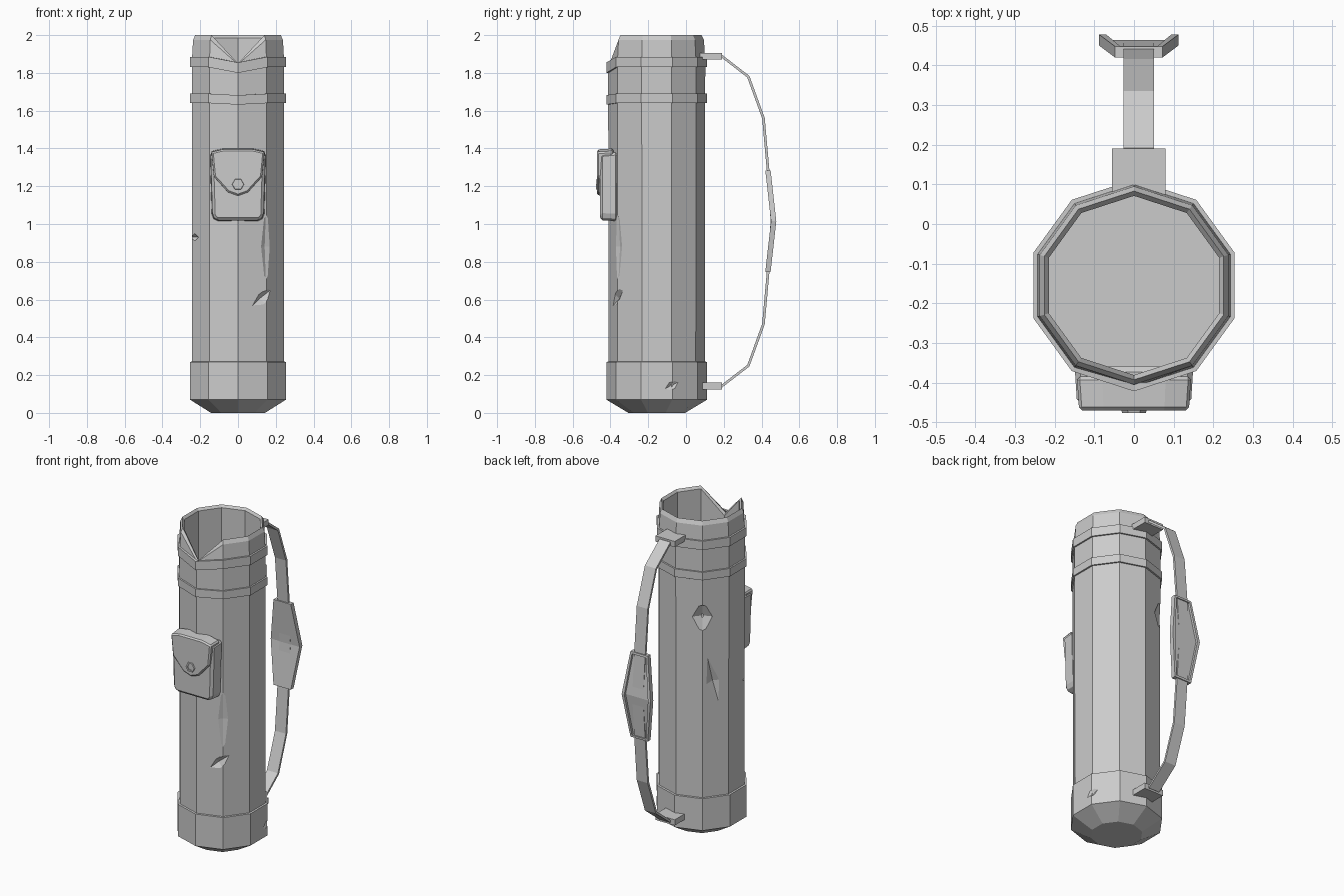
import bpy, bmesh, math
from mathutils import Vector

cube = bpy.data.objects.get("Cube")
if cube:
    bpy.data.objects.remove(cube, do_unlink=True)

GREY = (0.6, 0.6, 0.6, 1)
grey = bpy.data.materials.new("plain grey")
grey.use_nodes = True
grey.diffuse_color = GREY
grey.node_tree.nodes["Principled BSDF"].inputs["Base Color"].default_value = GREY

SIDES = 10
AXIS_Y = -0.155   # centre line of the tube
STRAP_X = 0.012   # centre line of the carrying strap


def finish(name, bm):
    bmesh.ops.recalc_face_normals(bm, faces=bm.faces)
    mesh = bpy.data.meshes.new(name)
    bm.to_mesh(mesh)
    bm.free()
    mesh.materials.append(grey)
    obj = bpy.data.objects.new(name, mesh)
    bpy.context.collection.objects.link(obj)
    return obj


def lathe(name, profile, closed=False):
    """Turn rows of (radius, z, front dip) into a ten-sided solid."""
    bm = bmesh.new()
    rows = []
    for r, z, dip in profile:
        ring = []
        for k in range(SIDES):
            a = math.radians(-90 + 36 * k)
            drop = dip if k == 0 else 0
            ring.append(bm.verts.new((r * math.cos(a), AXIS_Y + r * math.sin(a), z - drop)))
        rows.append(ring)
    pairs = list(zip(rows, rows[1:]))
    if closed:
        pairs.append((rows[-1], rows[0]))
    else:
        bm.faces.new(rows[0])
        bm.faces.new(rows[-1])
    for low, high in pairs:
        for k in range(SIDES):
            n = (k + 1) % SIDES
            bm.faces.new((low[k], low[n], high[n], high[k]))
    return finish(name, bm)


def plate(name, outline, y_back, y_front, taper=1.0, bevel=0, recess=None, split_z=None):
    """Extrude an (x, z) outline along y; optionally recess one side."""
    bm = bmesh.new()
    cx = sum(p[0] for p in outline) / len(outline)
    cz = sum(p[1] for p in outline) / len(outline)
    back = [bm.verts.new((x, y_back, z)) for x, z in outline]
    front = [bm.verts.new((cx + (x - cx) * taper, y_front, cz + (z - cz) * taper))
             for x, z in outline]
    caps = {"back": bm.faces.new(back), "front": bm.faces.new(front)}
    for i in range(len(outline)):
        j = (i + 1) % len(outline)
        bm.faces.new((back[i], back[j], front[j], front[i]))
    bmesh.ops.recalc_face_normals(bm, faces=bm.faces)
    if recess:
        side, rim, depth = recess
        bmesh.ops.inset_region(bm, faces=[caps[side]], thickness=rim)
        inner = caps[side]
        pit = bmesh.ops.extrude_discrete_faces(bm, faces=[inner])["faces"][0]
        push = pit.normal * -depth
        for v in pit.verts:
            v.co += push
    if split_z is not None:
        bmesh.ops.bisect_plane(bm, geom=bm.verts[:] + bm.edges[:] + bm.faces[:],
                               plane_co=(0, 0, split_z), plane_no=(0, 0, 1))
    obj = finish(name, bm)
    if bevel:
        mod = obj.modifiers.new("soft edge", "BEVEL")
        mod.width = bevel
        mod.segments = 1
    return obj


def mirrored(half):
    """Complete a right-hand outline across x = 0."""
    return half + [(-x, z) for x, z in reversed(half) if x > 0]


def gouge(target, angle, z, radius, length, width, depth, tilt):
    """Cut a pointed diamond slash into the wall."""
    a, t = math.radians(angle), math.radians(tilt)
    out = Vector((math.cos(a), math.sin(a), 0))
    side = Vector((-math.sin(a), math.cos(a), 0))
    up = Vector((0, 0, 1))
    along = up * math.cos(t) + side * math.sin(t)
    across = side * math.cos(t) - up * math.sin(t)
    centre = Vector((0, AXIS_Y, z)) + out * radius
    bm = bmesh.new()
    tips = [along * length, across * width, -along * length, -across * width]
    rim = [bm.verts.new(centre + p) for p in tips]
    poles = [bm.verts.new(centre + out * d) for d in (-depth, depth * 2)]
    for pole in poles:
        for i in range(4):
            bm.faces.new((rim[i], rim[(i + 1) % 4], pole))
    cutter = finish("slash_cutter", bm)
    cutter.hide_render = True
    mod = target.modifiers.new("slash", "BOOLEAN")
    mod.operation = "DIFFERENCE"
    mod.solver = "EXACT"
    mod.object = cutter
    bpy.context.view_layer.objects.active = target
    bpy.ops.object.modifier_apply(modifier=mod.name)
    bpy.data.objects.remove(cutter, do_unlink=True)


# Hollow tube with a notched mouth
tube = lathe("tube", [
    (0.15, 0.005, 0), (0.255, 0.08, 0), (0.257, 1.86, 0.03), (0.25, 1.975, 0.13),
    (0.238, 2.0, 0.15), (0.226, 1.985, 0.15), (0.226, 0.12, 0)])

# Base cup and the two collar bands
base_cup = lathe("base_cup", [
    (0.15, 0, 0), (0.267, 0.07, 0), (0.267, 0.27, 0), (0.25, 0.272, 0), (0.25, 0.09, 0)])
for name, low, high, dip in (("lower_band", 1.64, 1.69, 0.008), ("upper_band", 1.83, 1.885, 0.03)):
    lathe(name, [(0.25, low, dip), (0.267, low, dip), (0.267, high, dip), (0.25, high, dip)], True)

# Slashes and dents in the wall
gouge(tube, -60, 0.605, 0.25, 0.13, 0.033, 0.022, 53)
gouge(tube, 141, 0.99, 0.247, 0.17, 0.045, 0.022, -13)
gouge(tube, 126, 1.4, 0.25, 0.09, 0.1, 0.028, 0)
gouge(tube, -18, 1.38, 0.25, 0.17, 0.05, 0.018, 0)
gouge(tube, -54, 0.88, 0.252, 0.2, 0.05, 0.012, 0)
gouge(tube, 204, 0.93, 0.25, 0.02, 0.05, 0.02, 0)
gouge(base_cup, 18, 0.145, 0.262, 0.085, 0.022, 0.012, 65)

# Pouch with a shield-shaped flap and a hexagonal stud
plate("pouch", mirrored([(0.12, 1.015), (0.14, 1.04), (0.15, 1.38)]),
      -0.36, -0.455, 0.96, bevel=0.014)
plate("pouch_flap", mirrored([(0.0, 1.145), (0.055, 1.165), (0.1, 1.215),
                              (0.132, 1.25), (0.145, 1.385), (0.08, 1.4)]),
      -0.385, -0.47, 0.96, bevel=0.008)
hexagon = [(0.035 * math.cos(math.radians(60 * k)), 1.21 + 0.035 * math.sin(math.radians(60 * k)))
           for k in range(6)]
plate("pouch_stud", hexagon, -0.46, -0.477, 0.85, recess=("front", 0.011, 0.006))

# Carrying strap following a bow, mirrored about mid height
MID_Z = 1.015
half_path = [(0.15, 1.888), (0.19, 1.888), (0.33, 1.78), (0.41, 1.56), (0.435, 1.28), (0.455, MID_Z)]
path = half_path + [(y, 2 * MID_Z - z) for y, z in half_path[-2::-1]]
bm = bmesh.new()
rows = [[bm.verts.new((STRAP_X + s * 0.038, y, z)) for s in (-1, 1)] for y, z in path]
for a, b in zip(rows, rows[1:]):
    bm.faces.new((a[0], a[1], b[1], b[0]))
strap = finish("carrying_strap", bm)
solid = strap.modifiers.new("thickness", "SOLIDIFY")
solid.thickness = 0.014
solid.offset = 0

# Strap tabs
for name, z in (("upper_tab", 1.888), ("lower_tab", 2 * MID_Z - 1.888)):
    plate(name, [(STRAP_X + sx * 0.067, z + sz * 0.018)
                 for sx, sz in ((-1, -1), (1, -1), (1, 1), (-1, 1))], 0.19, 0.075)

# Shoulder pad: bent hexagon with a raised rim on its outer face
pad_outline = [(STRAP_X + s * w, MID_Z + dz) for s, w, dz in (
    (-1, 0.06, -0.268), (1, 0.06, -0.268), (1, 0.1, 0),
    (1, 0.06, 0.268), (-1, 0.06, 0.268), (-1, 0.1, 0))]
pad = plate("shoulder_pad", pad_outline, 0.478, 0.45, recess=("back", 0.018, 0.014), split_z=MID_Z)
for v in pad.data.vertices:
    v.co.y -= 0.03 * abs(v.co.z - MID_Z) / 0.268
